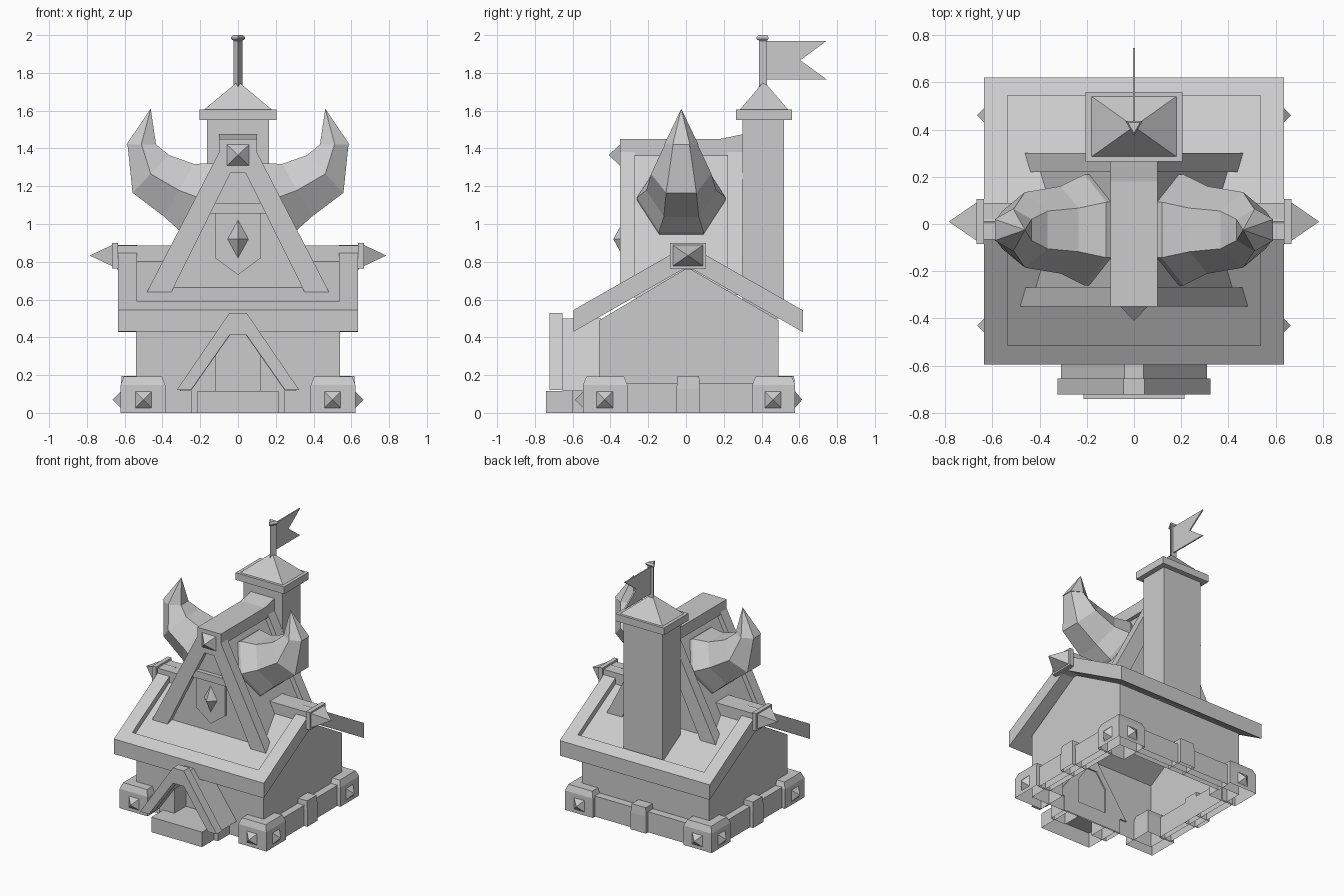
import bpy, bmesh, math
from mathutils import Vector

if "Cube" in bpy.data.objects:
    bpy.data.objects.remove(bpy.data.objects["Cube"], do_unlink=True)

stone = bpy.data.materials.new("plain_grey")
stone.use_nodes = True
GREY = (0.6, 0.6, 0.6, 1)
stone.diffuse_color = GREY
stone.node_tree.nodes["Principled BSDF"].inputs["Base Color"].default_value = GREY


def loft(name, rings):
    """Skin equal-length rings of points; parts resting on the ground stay open below."""
    bm = bmesh.new()
    loops = [[bm.verts.new(p) for p in ring] for ring in rings]
    n = len(loops[0])
    for a, b in zip(loops, loops[1:]):
        for i in range(n):
            j = (i + 1) % n
            bm.faces.new((a[i], a[j], b[j], b[i]))
    bm.faces.new(loops[0])
    bm.faces.new(loops[-1])
    bmesh.ops.remove_doubles(bm, verts=bm.verts, dist=0.0005)
    bmesh.ops.recalc_face_normals(bm, faces=bm.faces)
    ground = [f for f in bm.faces if all(v.co.z < 0.001 for v in f.verts)]
    bmesh.ops.delete(bm, geom=ground, context='FACES_ONLY')
    mesh = bpy.data.meshes.new(name)
    bm.to_mesh(mesh)
    bm.free()
    mesh.materials.append(stone)
    obj = bpy.data.objects.new(name, mesh)
    bpy.context.collection.objects.link(obj)
    return obj


def along_x(name, yz, x0, x1):
    return loft(name, [[(x, y, z) for y, z in yz] for x in (x0, x1)])


def along_y(name, xz, y0, y1):
    return loft(name, [[(x, y, z) for x, z in xz] for y in (y0, y1)])


def rect(x0, x1, y0, y1, z, inset=0):
    return [(x0 + inset, y0 + inset, z), (x1 - inset, y0 + inset, z),
            (x1 - inset, y1 - inset, z), (x0 + inset, y1 - inset, z)]


def box(name, x0, x1, y0, y1, z0, z1):
    return loft(name, [rect(x0, x1, y0, y1, z0), rect(x0, x1, y0, y1, z1)])


def spike(name, base, tip, u, v):
    """Pyramid on a diamond or square base spanned by u and v."""
    b, u, v = Vector(base), Vector(u), Vector(v)
    return loft(name, [[b + u + v, b + u - v, b - u - v, b - u + v], [Vector(tip)] * 4])


def flip(pts, s):
    return [(s * x, z) for x, z in pts]


SIDES = (("left", 1), ("right", -1))

# House body with side gables
along_x("house_body", [(-0.46, 0), (-0.46, 0.49), (0.01, 0.77), (0.49, 0.49), (0.49, 0)],
        -0.54, 0.54)


# Main roof: a folded slab with a raised rim around each slope
def roof_z(y, drop=0):
    return 0.89 - drop - 0.57 * abs(y - 0.01)


def chevron(top, bottom):
    ys = (-0.595, 0.01, 0.62)
    return [(y, roof_z(y, top)) for y in ys] + [(y, roof_z(y, bottom)) for y in reversed(ys)]


along_x("main_roof", chevron(0.045, 0.115), -0.635, 0.635)
for side, s in SIDES:
    along_x(side + "_roof_rim", chevron(0, 0.06), s * 0.535, s * 0.635)
for end, y0, y1 in (("front", -0.595, -0.515), ("back", 0.545, 0.62)):
    along_x(end + "_roof_rim", [(y0, roof_z(y0)), (y1, roof_z(y1)),
                                (y1, roof_z(y1, 0.06)), (y0, roof_z(y0, 0.06))], -0.54, 0.54)

# Ridge beam with spiked ends
box("ridge_beam", -0.64, 0.64, -0.065, 0.09, 0.76, 0.885)
for side, s in SIDES:
    box(side + "_beam_cap", s * 0.635, s * 0.668, -0.085, 0.105, 0.765, 0.9)
    spike(side + "_beam_spike", (s * 0.668, 0.01, 0.833), (s * 0.785, 0.01, 0.833),
          (0, 0.08, 0), (0, 0, 0.055))

# Steep upper gable
along_y("upper_gable", [(-0.455, 0.61), (-0.05, 1.4), (0.05, 1.4), (0.455, 0.61)], -0.31, 0.26)
leg = [(0, 1.45), (0.1, 1.45), (0.1, 1.38), (0.49, 0.625), (0.36, 0.625), (0.04, 1.27), (0, 1.27)]
for end, y0, y1 in (("front", -0.35, -0.27), ("back", 0.22, 0.3)):
    for side, s in SIDES:
        along_y(f"{end}_{side}_gable_leg", flip(leg, s), y0, y1)
along_x("top_beam", [(-0.35, 1.36), (-0.35, 1.45), (0.18, 1.45), (0.3, 1.475), (0.3, 1.36)],
        -0.1, 0.1)
along_y("gable_crossbar", [(-0.15, 1.055), (-0.12, 1.11), (0.12, 1.11), (0.15, 1.055)],
        -0.342, -0.3)
along_y("shield_plate", [(-0.12, 1.055), (0.12, 1.055), (0.12, 0.82), (0, 0.73), (-0.12, 0.82)],
        -0.33, -0.3)
c = Vector((0, -0.33, 0.92))
loft("shield_gem", [[c + Vector(d) for d in
     ((0.055, 0, 0), (0, 0, 0.1), (-0.055, 0, 0), (0, 0, -0.1))], [c + Vector((0, -0.055, 0))] * 4])
spike("top_beam_spike", (0, -0.35, 1.365), (0, -0.41, 1.365), (0.058, 0, 0), (0, 0, 0.055))

# Horns: hexagonal rings swept outward and up, each tipped with a spike
# ring: centre x, centre z, radius, tilt of the ring normal above the horizon
HORN = [(0.18, 1.12, 0.235, 27), (0.21, 1.14, 0.235, 27), (0.312, 1.178, 0.185, 29),
        (0.462, 1.265, 0.16, 44), (0.512, 1.425, 0.085, 90)]


def horn_ring(s, x, z, r, tilt):
    t = math.radians(tilt)
    ring = []
    for k in range(6):
        a = math.radians(60 * k)
        h = r * math.sin(a)
        ring.append((s * (x - h * math.sin(t)), -0.025 + r * math.cos(a), z + h * math.cos(t)))
    return ring


for side, s in SIDES:
    loft(side + "_horn", [horn_ring(s, *r) for r in HORN])
    loft(side + "_horn_tip", [horn_ring(s, 0.512, 1.422, 0.09, 90), [(s * 0.462, -0.025, 1.61)] * 6])

# Tower with cap, pointed roof, pole and flag
box("tower", -0.165, 0.165, 0.3, 0.52, 0.5, 1.56)
box("tower_cap", -0.205, 0.205, 0.265, 0.56, 1.55, 1.605)
spike("tower_roof", (0, 0.413, 1.605), (0, 0.413, 1.755), (0.18, 0, 0), (0, 0.128, 0))


def tri(r, z):
    return [(r * math.sin(a), 0.415 - r * math.cos(a), z)
            for a in (math.radians(120 * k) for k in range(3))]


loft("flag_pole", [tri(0.028, 1.7), tri(0.028, 1.98)])
loft("pole_cap", [tri(0.028, 1.97), tri(0.042, 1.98), tri(0.042, 1.99), tri(0.03, 2.0)])
along_x("flag", [(0.425, 1.97), (0.745, 1.97), (0.605, 1.867), (0.745, 1.765), (0.425, 1.765)],
        -0.005, 0.005)


# Foundation: spiked corner blocks, skirting and middle posts
def tapered(name, x0, x1, y0, y1, z1, z2, inset):
    loft(name, [rect(x0, x1, y0, y1, 0), rect(x0, x1, y0, y1, z1), rect(x0, x1, y0, y1, z2, inset)])


for side, s in SIDES:
    x0, x1 = sorted((s * 0.385, s * 0.622))
    for end, y0, y1, cy, face, tip in (("front", -0.545, -0.31, -0.43, -0.545, -0.587),
                                       ("back", 0.35, 0.578, 0.46, 0.578, 0.615)):
        name = f"{end}_{side}_corner"
        tapered(name + "_block", x0, x1, y0, y1, 0.148, 0.193, 0.018)
        spike(name + "_spike", (s * 0.5, face, 0.07), (s * 0.5, tip, 0.07),
              (0.043, 0, 0), (0, 0, 0.043))
        spike(name + "_side_spike", (s * 0.622, cy, 0.07), (s * 0.665, cy, 0.07),
              (0, 0.043, 0), (0, 0, 0.043))
    x0, x1 = sorted((s * 0.5, s * 0.595))
    box(side + "_skirting", x0, x1, -0.32, 0.36, 0, 0.157)
    x0, x1 = sorted((s * 0.5, s * 0.622))
    tapered(side + "_middle_post", x0, x1, -0.05, 0.075, 0.13, 0.195, 0.006)
box("back_skirting", -0.39, 0.39, 0.45, 0.55, 0, 0.157)
tapered("back_middle_post", -0.065, 0.065, 0.45, 0.578, 0.13, 0.195, 0.006)

# Porch: front A-frame, smaller roof behind it, door surround and step
frame = [(0, 0.53), (0.045, 0.53), (0.325, 0.12), (0.25, 0.12), (0.045, 0.412), (0, 0.412)]
hood = [(0, 0.5), (0.04, 0.5), (0.31, 0.115), (0.25, 0.115), (0.04, 0.415), (0, 0.415)]
wall = [(0.12, 0), (0.12, 0.32), (0.25, 0.13), (0.25, 0)]
for side, s in SIDES:
    along_y(side + "_porch_frame", flip(frame, s), -0.722, -0.655)
    along_y(side + "_porch_roof", flip(hood, s), -0.655, -0.45)
    along_y(side + "_door_surround", flip(wall, s), -0.6, -0.45)
box("porch_step", -0.215, 0.215, -0.742, -0.45, 0, 0.115)
